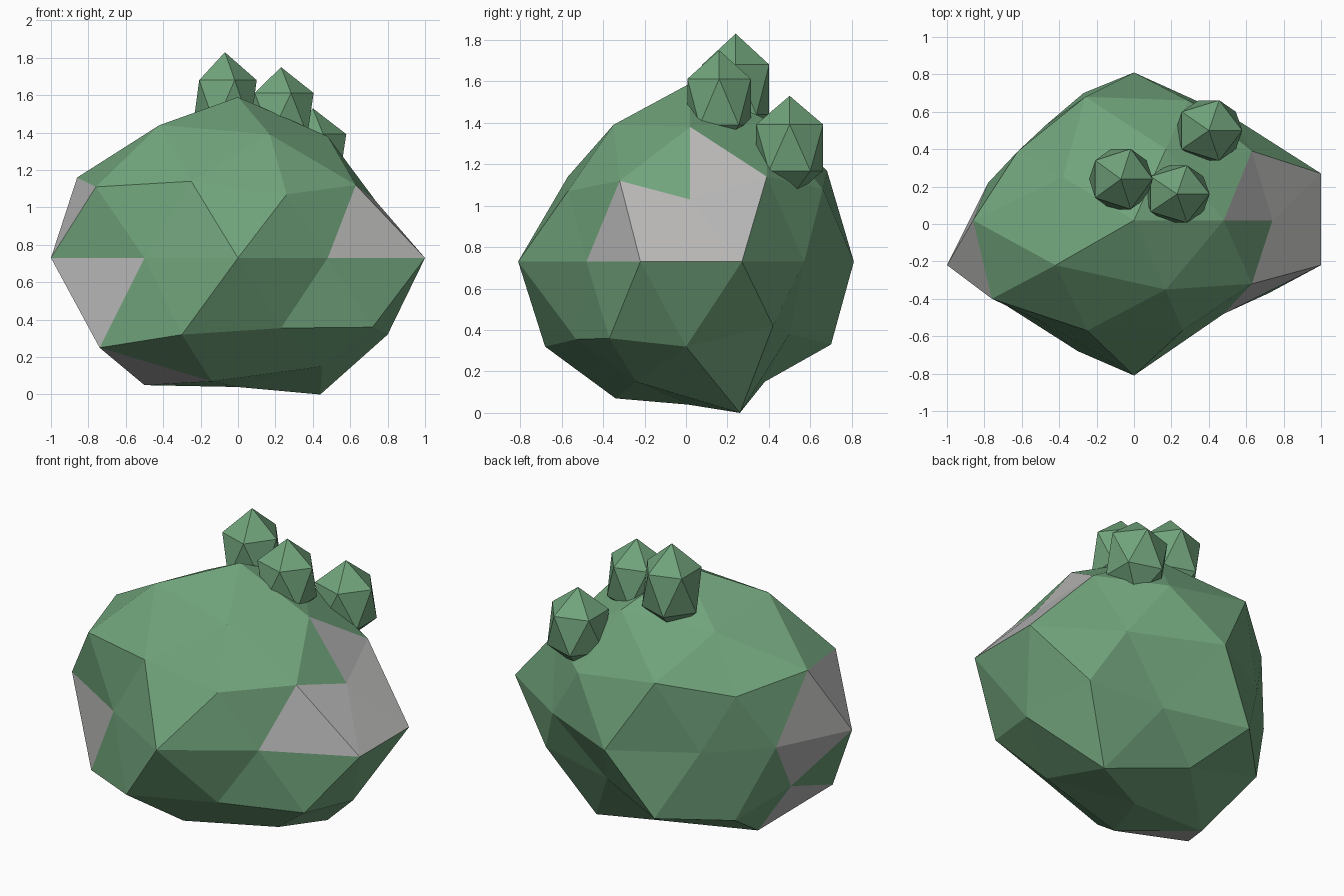
import bpy, bmesh, math

if "Cube" in bpy.data.objects:
    bpy.data.objects.remove(bpy.data.objects["Cube"])


def material(name, rgb):
    m = bpy.data.materials.new(name)
    m.diffuse_color = (*rgb, 1)
    m.use_nodes = True
    m.node_tree.nodes["Principled BSDF"].inputs["Base Color"].default_value = m.diffuse_color
    return m


MOSS = material("moss green", (0.165, 0.37, 0.20))
STONE = material("stone grey", (0.49, 0.485, 0.48))


def ico_object(name, subdivisions, shape):
    """Low-poly ball whose vertices are then moved by shape(bm)."""
    bm = bmesh.new()
    bmesh.ops.create_icosphere(bm, subdivisions=subdivisions, radius=1)
    shape(bm)
    me = bpy.data.meshes.new(name)
    bm.to_mesh(me)
    bm.free()
    me.materials.append(MOSS)
    me.materials.append(STONE)
    ob = bpy.data.objects.new(name, me)
    bpy.context.collection.objects.link(ob)
    return ob


# Boulder: rings of the ball from top to bottom, each counter-clockwise from +x
RINGS = [
    [(0, .02, 1.59)],
    [(.48, .02, 1.38), (.17, .40, 1.41), (-.38, .25, 1.36),
     (-.42, -.22, 1.44), (.17, -.35, 1.39)],
    [(.63, .39, 1.14), (-.26, .68, 1.17), (-.86, .02, 1.16),
     (-.25, -.57, 1.14), (.63, -.32, 1.12)],
    [(.74, .02, 1.03), (.29, .66, 1.08), (-.62, .39, 1.07),
     (-.76, -.40, 1.11), (.26, -.57, 1.07)],
    [(1, .27, .73), (.53, .57, .73), (0, .81, .73), (-.47, .53, .73),
     (-.78, .22, .73), (-1, -.22, .73), (-.50, -.52, .73), (0, -.81, .73),
     (.48, -.48, .73), (1, -.22, .73)],
    [(.68, .42, .42), (-.27, .70, .33), (-.73, 0, .39),
     (-.30, -.68, .32), (.72, -.37, .36)],
    [(.80, 0, .32), (.20, .50, .38), (-.60, .37, .28),
     (-.74, -.40, .25), (.23, -.53, .355)],
    [(.44, .26, 0), (-.10, .38, .15), (-.50, 0, .05),
     (-.14, -.34, .07), (.45, -.24, .15)],
    [(0, .01, .04)],
]
# Bare patches where the stone shows, by ring-ordered corner numbers
BARE = {(1, 6, 11), (6, 11, 16), (11, 16, 25), (10, 11, 25), (10, 24, 25),
        (8, 14, 21), (21, 22, 34), (8, 20, 21), (20, 21, 28),
        (28, 34, 38), (34, 38, 39)}


def ring_order(v):
    angle = round(math.degrees(math.atan2(v.co.y, v.co.x))) % 360
    return (-round(v.co.z, 2), angle)


def shape_boulder(bm):
    points = [p for ring in RINGS for p in ring]
    number = {}
    for i, v in enumerate(sorted(bm.verts, key=ring_order)):
        number[v] = i
    for v, i in number.items():
        v.co = points[i]
    for f in bm.faces:
        if tuple(sorted(number[v] for v in f.verts)) in BARE:
            f.material_index = 1
    bm.normal_update()


ico_object("boulder", 2, shape_boulder)

# Moss tufts: plain twenty-sided lumps near the top
TUFTS = [
    ("moss_tuft_top", (-.07, .24, 1.56), (.19, .19, .27)),
    ("moss_tuft_front", (.23, .16, 1.50), (.195, .18, .25)),
    ("moss_tuft_back", (.40, .50, 1.28), (.20, .19, .25)),
]
for name, centre, size in TUFTS:
    def shape_tuft(bm, c=centre, s=size):
        for v in bm.verts:
            v.co = [c[k] + v.co[k] * s[k] for k in range(3)]
    ico_object(name, 1, shape_tuft)
